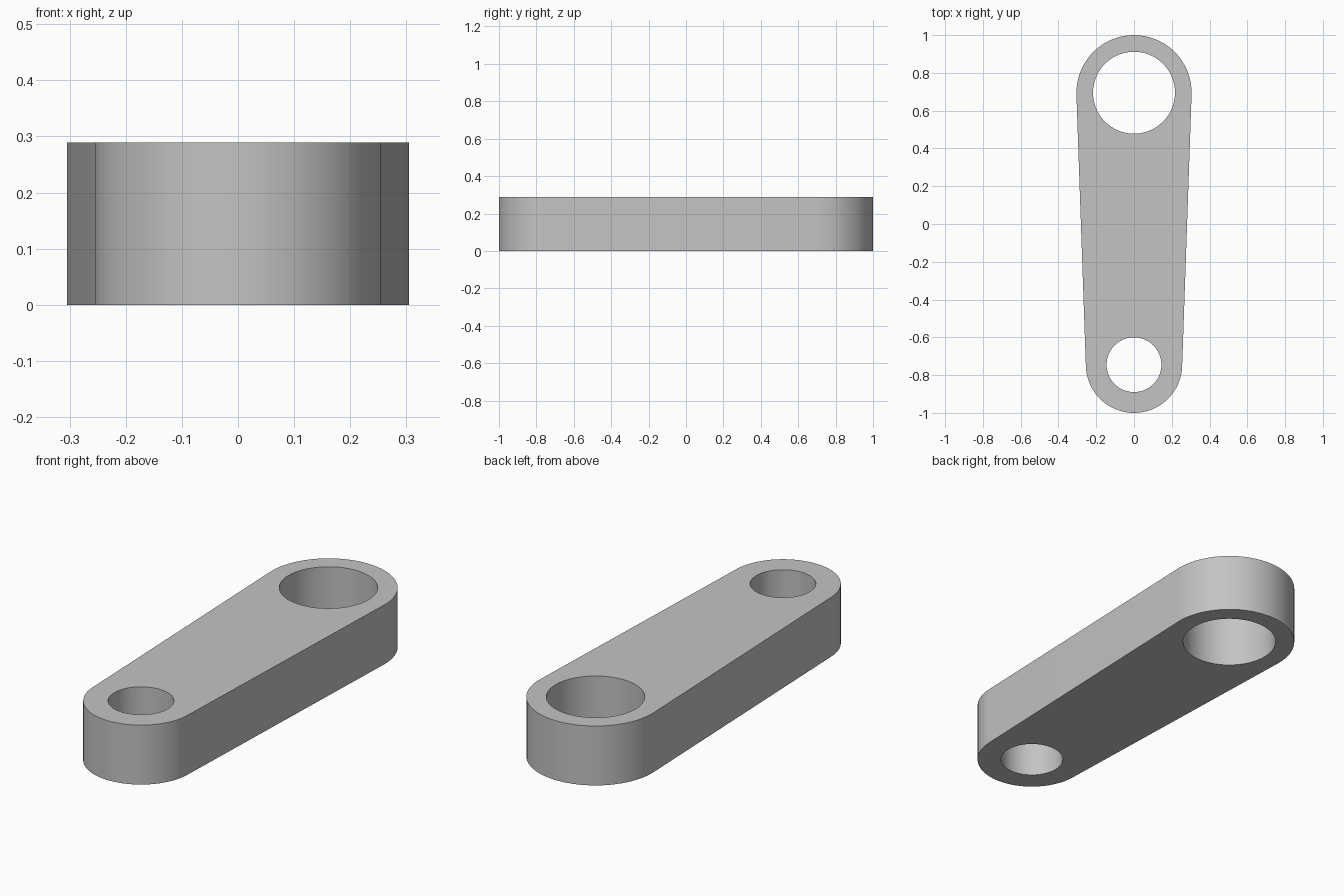
import bpy, bmesh, math

cube = bpy.data.objects.get("Cube")
if cube:
    bpy.data.objects.remove(cube, do_unlink=True)

HEIGHT = 0.289
BIG_Y, BIG_R, BIG_BORE = 0.695, 0.305, 0.217
SMALL_Y, SMALL_R, SMALL_BORE = -0.745, 0.255, 0.145


def arc(cy, radius, start, end, steps):
    """Points along an arc centred on the y axis."""
    angles = [start + (end - start) * i / steps for i in range(steps + 1)]
    return [(radius * math.cos(a), cy + radius * math.sin(a)) for a in angles]


def prism(name, outline, bottom, top):
    """Extrude a closed outline upwards."""
    bm = bmesh.new()
    face = bm.faces.new([bm.verts.new((x, y, bottom)) for x, y in outline])
    lid = bmesh.ops.extrude_face_region(bm, geom=[face])["geom"]
    bmesh.ops.translate(bm, vec=(0, 0, top - bottom),
                        verts=[v for v in lid if isinstance(v, bmesh.types.BMVert)])
    bmesh.ops.recalc_face_normals(bm, faces=bm.faces)
    mesh = bpy.data.meshes.new(name)
    bm.to_mesh(mesh)
    bm.free()
    obj = bpy.data.objects.new(name, mesh)
    bpy.context.collection.objects.link(obj)
    return obj


# Arm: two round ends joined by their common tangents
tilt = math.asin((BIG_R - SMALL_R) / (BIG_Y - SMALL_Y))
outline = arc(BIG_Y, BIG_R, -tilt, math.pi + tilt, 36)
outline += arc(SMALL_Y, SMALL_R, math.pi + tilt, math.tau - tilt, 36)
arm = prism("link_arm", outline, 0, HEIGHT)

grey = bpy.data.materials.new("plain grey")
grey.use_nodes = True
colour = (0.55, 0.55, 0.55, 1)
grey.diffuse_color = colour
grey.node_tree.nodes["Principled BSDF"].inputs["Base Color"].default_value = colour
arm.data.materials.append(grey)

# Bores through both ends
bpy.ops.object.select_all(action="DESELECT")
arm.select_set(True)
bpy.context.view_layer.objects.active = arm
for name, cy, radius in (("large_bore", BIG_Y, BIG_BORE), ("small_bore", SMALL_Y, SMALL_BORE)):
    circle = arc(cy, radius, 0, math.tau, 64)[:-1]
    cutter = prism(name, circle, -0.1, HEIGHT + 0.1)
    cutter.hide_render = True
    cutter.data.materials.append(grey)
    cut = arm.modifiers.new(name, "BOOLEAN")
    cut.operation = "DIFFERENCE"
    cut.solver = "EXACT"
    cut.object = cutter
    bpy.ops.object.modifier_apply(modifier=cut.name)
    bpy.data.objects.remove(cutter, do_unlink=True)

# Round walls smooth, rims sharp
bpy.ops.object.shade_smooth_by_angle(angle=math.radians(30))
